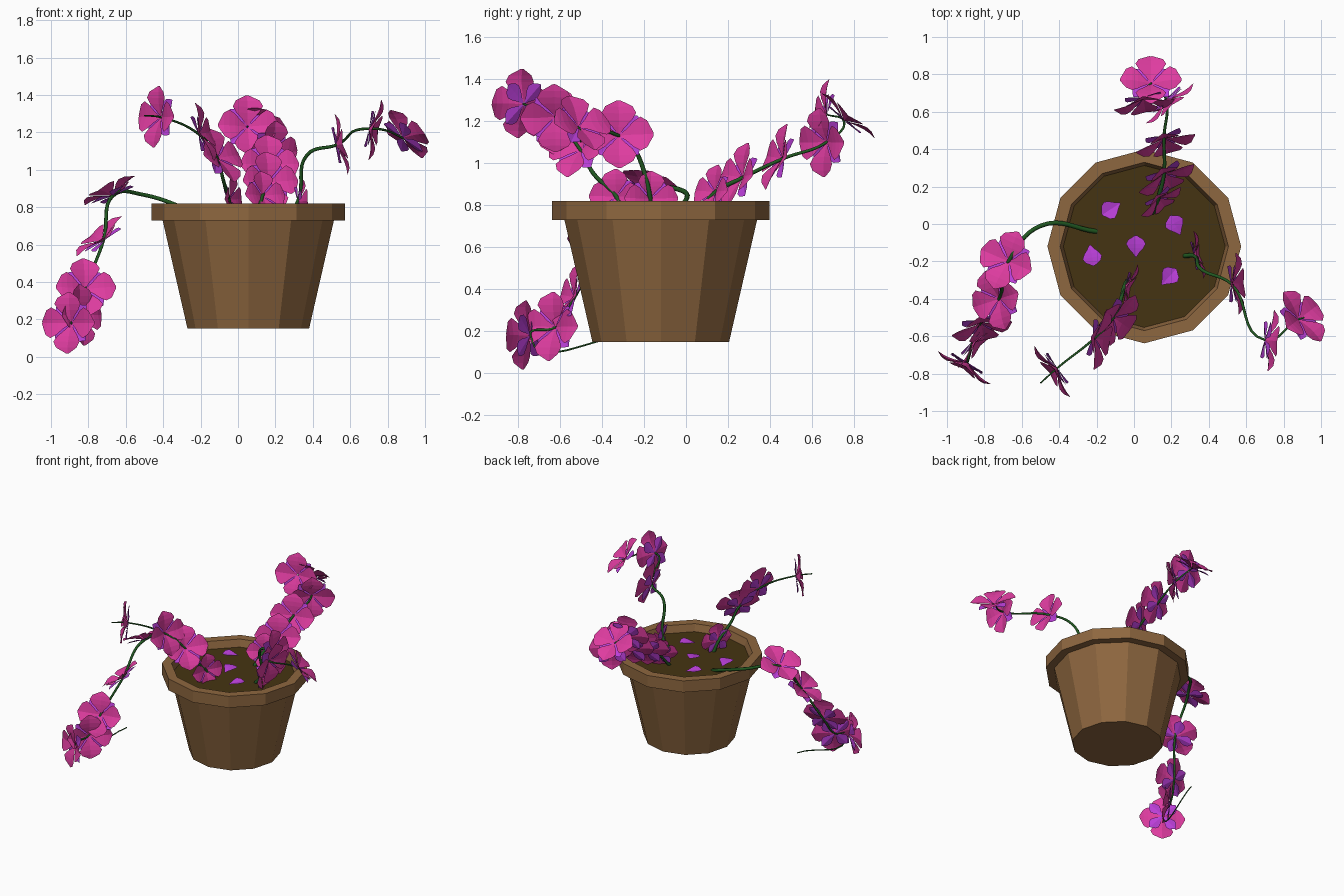
import bpy, bmesh, math
from mathutils import Vector, Matrix

if "Cube" in bpy.data.objects:
    bpy.data.objects.remove(bpy.data.objects["Cube"])


def mat(name, rgb):
    m = bpy.data.materials.new(name)
    m.diffuse_color = (*rgb, 1)
    m.use_nodes = True
    m.node_tree.nodes["Principled BSDF"].inputs["Base Color"].default_value = m.diffuse_color
    return m


CLAY = mat("clay", (0.27, 0.135, 0.05))
SOIL = mat("soil", (0.06, 0.034, 0.006))
PINK = mat("pink", (0.73, 0.045, 0.35))
VIOLET = mat("violet", (0.5, 0.05, 0.7))
GREEN = mat("green", (0.015, 0.1, 0.015))
CENTRE = Vector((0.055, -0.12, 0))
SOIL_Z = 0.765


def finish(name, bm, mats):
    me = bpy.data.meshes.new(name)
    bm.to_mesh(me)
    bm.free()
    for m in mats:
        me.materials.append(m)
    bpy.context.collection.objects.link(bpy.data.objects.new(name, me))


def turn(degrees):
    return Matrix.Rotation(math.radians(degrees), 4, 'Z')


def lathe(name, profile, material, n=12):
    bm = bmesh.new()
    rings = [[bm.verts.new(CENTRE + turn(360 * i / n) @ Vector((r, 0, z))) for i in range(n)]
             for r, z in profile]
    for a, b in zip(rings, rings[1:]):
        for i in range(n):
            j = (i + 1) % n
            bm.faces.new((a[i], a[j], b[j], b[i]))
    bm.faces.new(rings[0][::-1])
    bm.faces.new(rings[-1])
    finish(name, bm, [material])


def add_petal(bm, M, length, width, lift, index=0):
    """Cupped faceted petal along local +Y: width follows a skewed sine, widest past the middle."""
    rows = []
    for k in range(6):
        t = 0.04 + 0.19 * k
        w = math.sin(math.pi * t ** 1.5) + 0.05
        z = lift * math.sin(1.9 * t)
        rows.append([bm.verts.new(M @ Vector((s * w * width / 2, t * length, z + 0.1 * width * w * abs(s))))
                     for s in (-1, 0, 1)])
    for a, b in zip(rows, rows[1:]):
        for k in (0, 1):
            bm.faces.new((a[k], a[k + 1], b[k + 1], b[k])).material_index = index


def flower(name, pos, azimuth, elevation, s):
    az, el = math.radians(azimuth), math.radians(elevation)
    facing = Vector((math.cos(az) * math.cos(el), math.sin(az) * math.cos(el), math.sin(el)))
    base = Matrix.Translation(pos) @ facing.to_track_quat('Z', 'Y').to_matrix().to_4x4()
    bm = bmesh.new()
    # broad pink petals in front, narrow violet ones behind the gaps
    for q in range(4):
        add_petal(bm, base @ turn(90 * q), 0.175 * s, 0.165 * s, 0.035 * s, 0)
        add_petal(bm, base @ turn(90 * q + 45), 0.14 * s, 0.085 * s, 0.004 * s, 1)
    finish(name, bm, [PINK, VIOLET])


def spray(side, points):
    """Tapered stem through all points; a point with two extra angles also bears a flower."""
    cu = bpy.data.curves.new(side + "_stem", 'CURVE')
    cu.dimensions = '3D'
    cu.bevel_depth = 0.013
    cu.bevel_resolution = 1
    cu.resolution_u = 8
    cu.use_fill_caps = True
    sp = cu.splines.new('BEZIER')
    sp.bezier_points.add(len(points) - 1)
    for i, (bp, p) in enumerate(zip(sp.bezier_points, points)):
        bp.co = p[:3]
        bp.handle_left_type = bp.handle_right_type = 'AUTO'
        bp.radius = 1 - 0.7 * i / (len(points) - 1)
        if len(p) == 5:
            # the bloom nearest the soil is smaller
            flower(f"{side}_flower_{i}", p[:3], p[3], p[4], 0.75 if i == 1 else 0.95)
    cu.materials.append(GREEN)
    bpy.context.collection.objects.link(bpy.data.objects.new(side + "_stem", cu))


# Pot with thick rim, and soil inside it
lathe("pot", [(0.325, 0.15), (0.458, 0.73), (0.518, 0.73), (0.518, 0.82),
              (0.45, 0.82), (0.425, 0.74)], CLAY)
lathe("soil", [(0.425, 0.742), (0.436, SOIL_Z)], SOIL)

# Four arching sprays: x, y, z (and flower azimuth, elevation)
spray("left", [(-0.2, -0.04, 0.76), (-0.5, -0.01, 0.865), (-0.67, -0.2, 0.86, 157, 62),
               (-0.72, -0.4, 0.62, 198, 50), (-0.82, -0.53, 0.36, -77, 22),
               (-0.86, -0.62, 0.22, -40, 6), (-0.89, -0.74, 0.18, 238, 3), (-0.77, -0.28, 0.175)])
spray("right", [(0.27, -0.17, 0.76), (0.32, -0.17, 0.83, 12, 6), (0.37, -0.25, 1.08),
                (0.52, -0.32, 1.13, 3, 12), (0.7, -0.62, 1.22, -6, -12),
                (0.88, -0.51, 1.17, 37, 39), (0.97, -0.5, 1.1)])
spray("front", [(-0.03, -0.3, 0.76), (-0.05, -0.33, 0.84, -20, 6), (-0.08, -0.44, 0.95),
                (-0.11, -0.5, 1.06, -35, 30), (-0.21, -0.61, 1.19, -12, 18),
                (-0.41, -0.77, 1.28, 215, 6), (-0.5, -0.85, 1.29)])
spray("back", [(0.1, 0.06, 0.76), (0.13, 0.14, 0.86, -54, 18), (0.16, 0.27, 0.93, -63, 21),
               (0.16, 0.46, 1.02, -73, 19), (0.17, 0.67, 1.1, -50, -5),
               (0.09, 0.75, 1.2, 90, 50), (0.05, 0.67, 1.23, -80, 15)])

# Fallen violet petals: one in the middle, four around it
for i, angle in enumerate((0, 28, 123, 191, 317)):
    x, y, _ = turn(angle) @ Vector((0.24 if i else 0, 0, 0))
    bm = bmesh.new()
    M = Matrix.Translation((x + 0.01, y - 0.12, SOIL_Z + 0.01)) @ turn(angle)
    add_petal(bm, M @ Matrix.Translation((0, -0.06, 0)), 0.12, 0.1, 0.015)
    finish(f"fallen_petal_{i + 1}", bm, [VIOLET])
